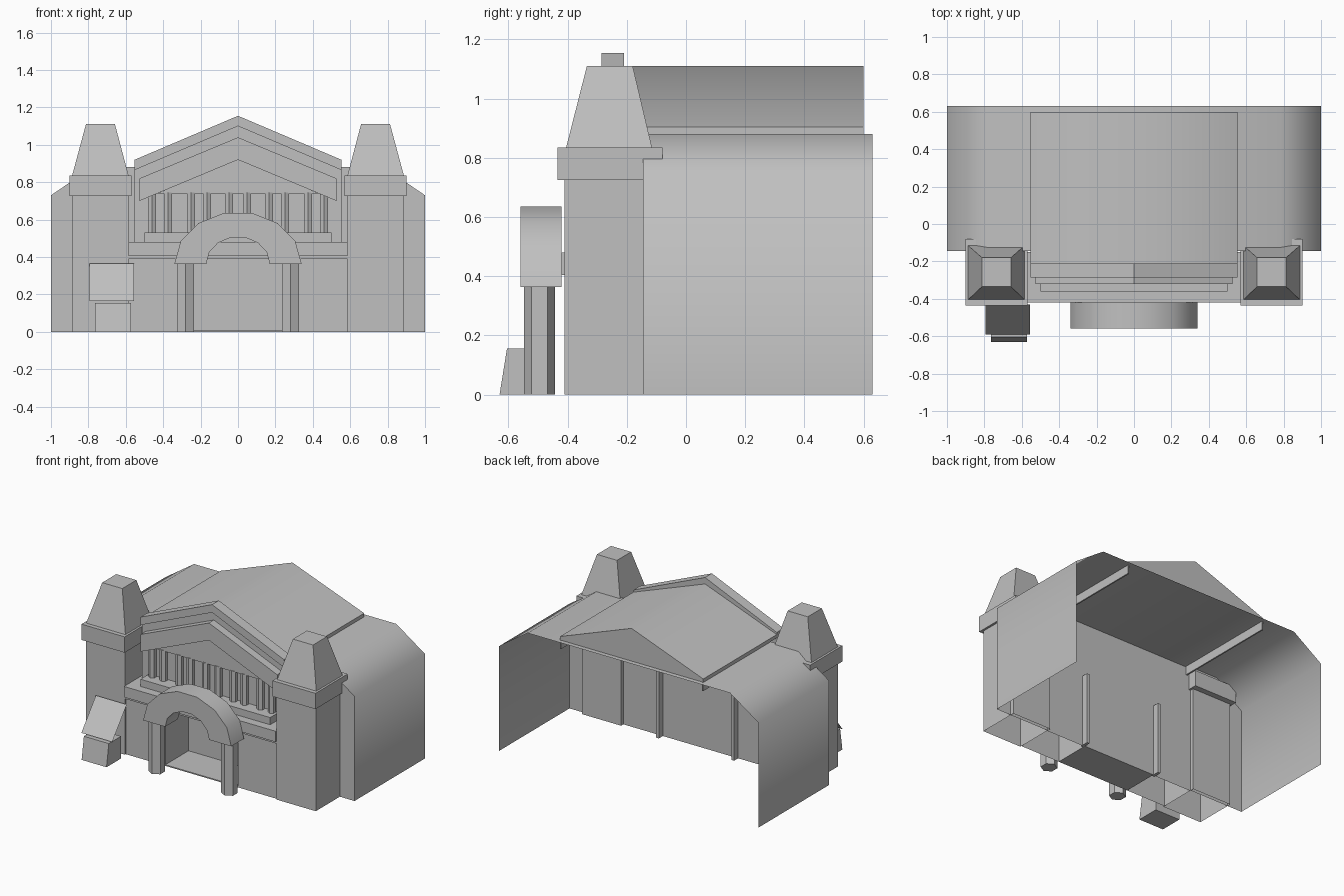
import bpy, bmesh, math

old = bpy.data.objects.get("Cube")
if old:
    bpy.data.objects.remove(old)

stone = bpy.data.materials.new("pale_grey_stone")
stone.use_nodes = True
GREY = (0.53, 0.53, 0.53, 1)
stone.diffuse_color = GREY
stone.node_tree.nodes["Principled BSDF"].inputs["Base Color"].default_value = GREY


def finish(name, bm, open_dirs=(), smooth=False):
    """Recalculate normals, drop faces pointing along open_dirs, make the object."""
    bmesh.ops.recalc_face_normals(bm, faces=bm.faces[:])
    gone = [f for f in bm.faces
            if any(f.normal[axis] * sign > 0.95 for axis, sign in open_dirs)]
    if gone:
        bmesh.ops.delete(bm, geom=gone, context='FACES')
    mesh = bpy.data.meshes.new(name)
    bm.to_mesh(mesh)
    bm.free()
    mesh.materials.append(stone)
    ob = bpy.data.objects.new(name, mesh)
    bpy.context.collection.objects.link(ob)
    if smooth:
        bpy.ops.object.select_all(action='DESELECT')
        ob.select_set(True)
        bpy.context.view_layer.objects.active = ob
        bpy.ops.object.shade_smooth_by_angle(angle=math.radians(60))
    return ob


def prism(name, profile, y0, y1, **kw):
    """Extrude an x-z profile from y0 to y1."""
    bm = bmesh.new()
    face = bm.faces.new([bm.verts.new((x, y0, z)) for x, z in profile])
    new = bmesh.ops.extrude_face_region(bm, geom=[face])["geom"]
    verts = [v for v in new if isinstance(v, bmesh.types.BMVert)]
    bmesh.ops.translate(bm, verts=verts, vec=(0, y1 - y0, 0))
    return finish(name, bm, **kw)


def box(name, x0, x1, y0, y1, z0, z1, **kw):
    return prism(name, [(x0, z0), (x1, z0), (x1, z1), (x0, z1)], y0, y1, **kw)


def frustum(name, base, top, z0, z1, **kw):
    """Tapered block; base and top are (x0, x1, y0, y1)."""
    bm = bmesh.new()
    rings = []
    for (x0, x1, y0, y1), z in ((base, z0), (top, z1)):
        rings.append([bm.verts.new((x, y, z)) for x, y in
                      ((x0, y0), (x1, y0), (x1, y1), (x0, y1))])
    low, high = rings
    bm.faces.new(low)
    bm.faces.new(high)
    for i in range(4):
        j = (i + 1) % 4
        bm.faces.new((low[i], low[j], high[j], high[i]))
    return finish(name, bm, **kw)


def hex_column(name, x, y, r, z0, z1):
    """Six-sided column with a corner toward the front."""
    bm = bmesh.new()
    bmesh.ops.create_cone(bm, cap_ends=True, segments=6, radius1=r, radius2=r,
                          depth=z1 - z0)
    corner = max(bm.verts, key=lambda v: v.co.y).co
    if abs(corner.x) > r * 0.1:
        for v in bm.verts:
            v.co.x, v.co.y = -v.co.y, v.co.x
    bmesh.ops.translate(bm, verts=bm.verts[:], vec=(x, y, (z0 + z1) / 2))
    return finish(name, bm)


def chevron(name, half, eave, apex, thick, y0, y1):
    prism(name, [(-half, eave), (0, apex), (half, eave), (half, eave - thick),
                 (0, apex - thick), (-half, eave - thick)], y0, y1)


DOWN, BACK = (2, -1), (1, 1)

# Hall shell, open at the back and underneath
prism("hall_shell", [(-1, 0), (-1, 0.73), (-0.78, 0.88), (0.78, 0.88), (1, 0.73), (1, 0)],
      -0.145, 0.63, open_dirs=(DOWN, BACK), smooth=True)

# Raised gable roof with side fins hanging under the shell
prism("gable_roof", [(-0.553, 0.882), (-0.553, 0.905), (0, 1.11), (0.553, 0.905),
                     (0.553, 0.882)], -0.23, 0.6, smooth=True)
for side, s in (("left", 1), ("right", -1)):
    box(side + "_roof_fin", s * 0.543, s * 0.553, -0.14, 0.6, 0.82, 0.885)

# Corner towers
for side, s in (("left", 1), ("right", -1)):
    lo, hi = sorted((s * 0.585, s * 0.887))
    box(side + "_tower_shaft", lo, hi, -0.41, -0.12, 0, 0.73, open_dirs=(DOWN,))
    lo2, hi2 = sorted((s * 0.57, s * 0.902))
    box(side + "_tower_cap", lo2, hi2, -0.435, -0.08, 0.725, 0.835)
    t0, t1 = sorted((s * 0.658, s * 0.813))
    frustum(side + "_tower_top", (lo, hi, -0.405, -0.115), (t0, t1, -0.335, -0.18),
            0.835, 1.11)

# Lower front wall with a doorway, and the ledges over it
for side, s in (("left", 1), ("right", -1)):
    box(side + "_door_wall", s * 0.28, s * 0.585, -0.4, -0.15, 0, 0.39, open_dirs=(DOWN,))
    box(side + "_inner_rib", s * 0.28, s * 0.3, -0.16, -0.1, 0, 0.5)
box("doorway_floor", -0.28, 0.28, -0.4, -0.145, 0, 0.008)
box("wall_lip", -0.585, 0.585, -0.41, -0.15, 0.39, 0.405)
box("front_ledge", -0.585, 0.585, -0.42, -0.15, 0.405, 0.48)
box("column_step", -0.5, 0.5, -0.36, -0.2, 0.48, 0.53)

# Upper facade, coping and pediment
prism("facade_wall", [(-0.553, 0.48), (0.553, 0.48), (0.553, 0.87), (0, 1.1),
                      (-0.553, 0.87)], -0.265, -0.215)
chevron("facade_coping", 0.553, 0.92, 1.155, 0.055, -0.285, -0.21)
chevron("pediment_frame", 0.527, 0.82, 1.04, 0.12, -0.32, -0.25)
prism("pediment_panel", [(-0.43, 0.74), (0.43, 0.74), (0, 0.925)], -0.3, -0.25)

# Paired hexagonal columns
for i, x in enumerate((0.048, 0.166, 0.251, 0.374, 0.46)):
    for side, s in (("left", 1), ("right", -1)):
        hex_column(f"{side}_column_{i + 1}", s * x, -0.285, 0.025, 0.53, 0.745)

# Entrance arch on two posts
STEPS = 7
arc = [math.pi * i / STEPS for i in range(STEPS + 1)]
outer = [(0.34 * math.cos(a), 0.363 + 0.279 * math.sin(a)) for a in arc]
inner = [(0.17 * math.cos(a), 0.363 + 0.145 * math.sin(a)) for a in reversed(arc)]
prism("entrance_arch", outer + inner, -0.56, -0.42, smooth=True)
for side, s in (("left", 1), ("right", -1)):
    hex_column(side + "_arch_post", s * 0.28, -0.495, 0.053, 0, 0.365)

# Small sign stand with a thin tilted board
frustum("sign_base", (-0.765, -0.573, -0.63, -0.47), (-0.765, -0.573, -0.605, -0.47),
        0, 0.155)
bm = bmesh.new()
bm.faces.new([bm.verts.new(p) for p in ((-0.795, -0.59, 0.165), (-0.557, -0.59, 0.165),
                                        (-0.557, -0.43, 0.365), (-0.795, -0.43, 0.365))])
finish("sign_board", bm)
